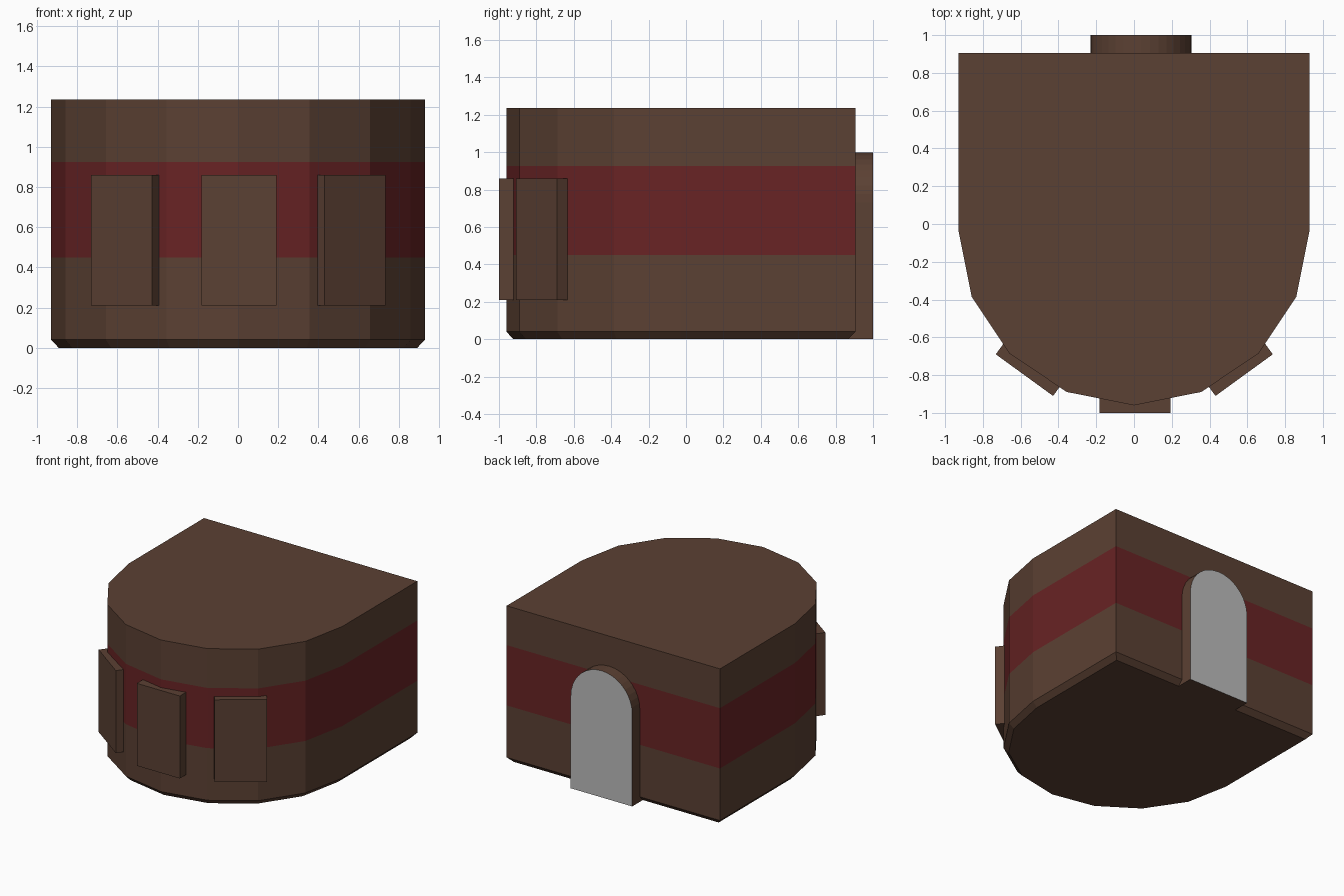
import bpy, bmesh, math
from mathutils import Matrix, Vector

if "Cube" in bpy.data.objects:
    bpy.data.objects.remove(bpy.data.objects["Cube"])


def material(name, rgb):
    m = bpy.data.materials.new(name)
    m.diffuse_color = (*rgb, 1)
    m.use_nodes = True
    m.node_tree.nodes["Principled BSDF"].inputs["Base Color"].default_value = m.diffuse_color
    return m


BROWN = material("dark brown", (0.105, 0.052, 0.033))
RED = material("dark red", (0.140, 0.017, 0.018))
GREY = material("light grey", (0.5, 0.5, 0.5))


def finish(bm, name, mats):
    bmesh.ops.recalc_face_normals(bm, faces=bm.faces)
    me = bpy.data.meshes.new(name)
    bm.to_mesh(me)
    bm.free()
    for m in mats:
        me.materials.append(m)
    ob = bpy.data.objects.new(name, me)
    bpy.context.collection.objects.link(ob)
    return ob


def loft(rings):
    """Closed solid through a list of equal-length point rings."""
    bm = bmesh.new()
    loops = [[bm.verts.new(p) for p in ring] for ring in rings]
    n = len(loops[0])
    for a, b in zip(loops, loops[1:]):
        for i in range(n):
            j = (i + 1) % n
            bm.faces.new((a[i], a[j], b[j], b[i]))
    bm.faces.new(loops[0][::-1])
    bm.faces.new(loops[-1])
    return bm


# Main body: square back, eight-sided half-round front, chamfered bottom, red band
R, CY, BACK = 0.93, -0.03, 0.905
outline = [(R * math.cos(math.pi * (1 + i / 8)), CY + R * math.sin(math.pi * (1 + i / 8)))
           for i in range(9)] + [(R, BACK), (-R, BACK)]
levels = [(0, 0.96), (0.04, 1), (0.45, 1), (0.925, 1), (1.235, 1)]
bm = loft([[(x * s, CY + (y - CY) * s, z) for x, y in outline] for z, s in levels])
bm.normal_update()
for f in bm.faces:
    z = f.calc_center_median().z
    f.material_index = int(0.45 < z < 0.925 and abs(f.normal.z) < 0.5)
finish(bm, "main_body", [BROWN, RED])

# Arched doorway on the back with a grey outer face
DX, DR, SPRING = 0.037, 0.268, 0.73
arch = [(DX + DR, 0), *[(DX + DR * math.cos(math.pi * i / 18), SPRING + DR * math.sin(math.pi * i / 18))
                        for i in range(19)], (DX - DR, 0)]
bm = loft([[(x, y, z) for x, z in arch] for y in (0.85, 1.0)])
for f in bm.faces:
    f.material_index = int(f.calc_center_median().y > 0.999)
finish(bm, "arched_doorway", [BROWN, GREY])


# Three front panels
def panel(name, cx, cy, angle, depth=0.1):
    bm = bmesh.new()
    bmesh.ops.create_cube(bm, size=1)
    bm.transform(Matrix.Translation((cx, cy, 0.535)) @ Matrix.Rotation(angle, 4, 'Z')
                 @ Matrix.Diagonal((0.375, depth, 0.65, 1)) @ Matrix.Translation((0, 0.5, 0)))
    finish(bm, name, [BROWN])


panel("centre_front_panel", 0.005, -1.0, 0)
panel("right_front_panel", 0.583, -0.80, math.radians(36))
panel("left_front_panel", -0.58, -0.80, math.radians(-36))
